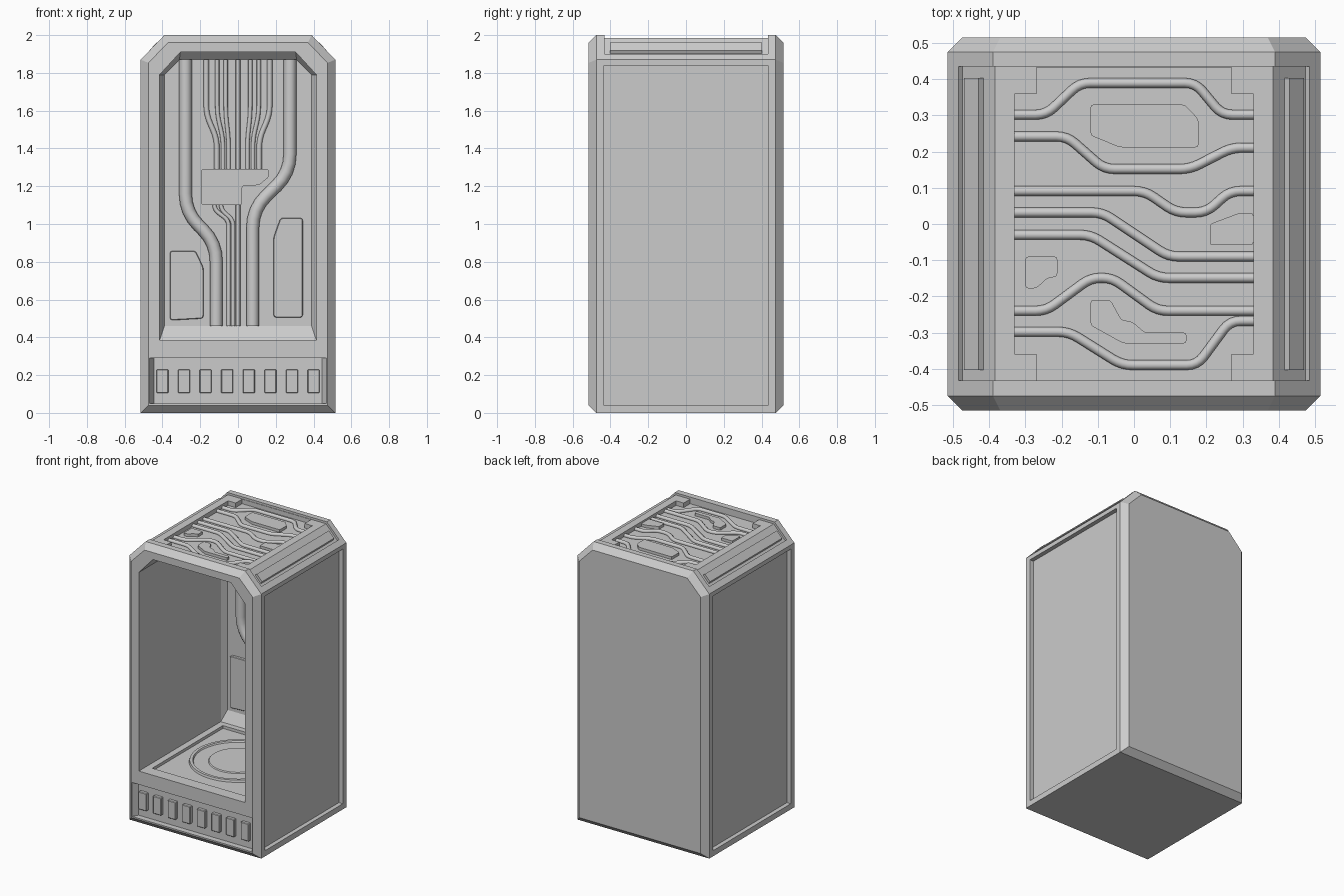
import bpy, bmesh, math
from mathutils import Vector

if "Cube" in bpy.data.objects:
    bpy.data.objects.remove(bpy.data.objects["Cube"])


def make(name, verts, faces):
    bm = bmesh.new()
    vs = [bm.verts.new(v) for v in verts]
    for f in faces:
        bm.faces.new([vs[i] for i in f])
    bmesh.ops.recalc_face_normals(bm, faces=bm.faces)
    me = bpy.data.meshes.new(name)
    bm.to_mesh(me)
    bm.free()
    ob = bpy.data.objects.new(name, me)
    bpy.context.collection.objects.link(ob)
    return ob


def loft(name, rings):
    n = len(rings[0])
    faces = [tuple(range(n)), tuple(range((len(rings) - 1) * n, len(rings) * n))]
    for k in range(len(rings) - 1):
        for i in range(n):
            j = (i + 1) % n
            faces.append((k * n + i, k * n + j, (k + 1) * n + j, (k + 1) * n + i))
    return make(name, [p for r in rings for p in r], faces)


def place(u, v, w, axis):
    return {'x': (w, u, v), 'y': (u, w, v), 'z': (u, v, w)}[axis]


def prism(name, pts, axis, lo, hi):
    return loft(name, [[place(u, v, w, axis) for u, v in pts] for w in (lo, hi)])


def rect(u0, u1, v0, v1):
    return [(u0, v0), (u1, v0), (u1, v1), (u0, v1)]


def fillet(pts, r, closed=False, steps=4):
    """Round the corners of a 2D path."""
    out, n = [], len(pts)
    for i, p in enumerate(pts):
        if not closed and i in (0, n - 1):
            out.append(tuple(p))
            continue
        p, a, b = Vector(p), Vector(pts[i - 1]), Vector(pts[(i + 1) % n])
        s = p + (a - p).normalized() * min(r, (a - p).length * .45)
        e = p + (b - p).normalized() * min(r, (b - p).length * .45)
        for k in range(steps + 1):
            t = k / steps
            out.append(tuple(s * (1 - t) ** 2 + p * 2 * t * (1 - t) + e * t * t))
    return out


def pipe(name, pts, axis, w, radius, bend):
    cu = bpy.data.curves.new(name, 'CURVE')
    cu.dimensions = '3D'
    cu.bevel_depth = radius
    cu.bevel_resolution = 3
    cu.use_fill_caps = True
    path = fillet(pts, bend)
    sp = cu.splines.new('POLY')
    sp.points.add(len(path) - 1)
    for q, (u, v) in zip(sp.points, path):
        q.co = (*place(u, v, w, axis), 1)
    ob = bpy.data.objects.new(name, cu)
    bpy.context.collection.objects.link(ob)


def bevel(ob, width):
    m = ob.modifiers.new('edge', 'BEVEL')
    m.width, m.segments, m.limit_method = width, 1, 'ANGLE'


def cut(ob, cutter):
    m = ob.modifiers.new('cut', 'BOOLEAN')
    m.operation, m.solver, m.object = 'DIFFERENCE', 'EXACT', cutter
    bpy.context.view_layer.objects.active = ob
    bpy.ops.object.modifier_apply(modifier=m.name)
    bpy.data.objects.remove(cutter)


def arch(y, x, z0, z1, cx, cz):
    return [(-x, y, z0), (x, y, z0), (x, y, z1 - cz), (x - cx, y, z1), (cx - x, y, z1), (-x, y, z1 - cz)]


# Cabinet: one continuous shell with bevelled rims and a hollow chamber
body = loft('cabinet_body', [
    arch(.515, .475, .04, 1.96, .105, .107), arch(.475, .515, 0, 2, .125, .13),
    arch(-.475, .515, 0, 2, .125, .13), arch(-.515, .475, .04, 1.96, .105, .107),
    arch(-.515, .415, .385, 1.91, .11, .12), arch(.40, .415, .385, 1.91, .11, .12),
    arch(.44, .39, .46, 1.87, .08, .08)])

# Recessed side panels
for s in (-1, 1):
    cut(body, prism('side_cut', rect(-.435, .435, .04, 1.84), 'x', s * .485, s * .6))

# Recessed strip below the opening, with sloping ends
cut(body, loft('front_cut', [
    [(u, -.53, v) for u, v in rect(-.478, .478, .05, .29)],
    [(u, -.475, v) for u, v in rect(-.445, .445, .05, .29)]]))

# Roof recess following the chamfered profile, then the deeper tray
half = [(.4745, 1.889), (.384, 1.985)]
outer = [(.40, 2.03), (.50, 1.915)]
cut(body, prism('roof_cut', half + [(-x, z) for x, z in reversed(half)]
                + [(-x, z) for x, z in reversed(outer)] + outer, 'y', -.432, .435))
q = [(.33, .36), (.27, .36), (.27, .432)]
right = [(x, -y) for x, y in reversed(q)] + q
cut(body, prism('tray_cut', right + [(-x, y) for x, y in reversed(right)], 'z', 1.953, 2.1))

# Recessed chamber floor
cut(body, prism('floor_cut', rect(-.37, .37, -.43, .36), 'z', .365, .42))

# Round floor plate, turned from a profile
prof = [(.315, .36), (.31, .38), (.29, .38), (.285, .37), (.19, .37), (.185, .377)]
N = 48
loft('floor_plate', [[(r * math.cos(2 * math.pi * i / N), r * math.sin(2 * math.pi * i / N), z)
                      for i in range(N)] for r, z in prof])

# Row of front vents
for i in range(8):
    c = (i - 3.5) * .1143
    bevel(prism('front_vent', rect(c - .032, c + .032, .105, .23), 'y', -.498, -.47), .004)

# Raised bars on the roof chamfers
for s in (-1, 1):
    bar = [(.410, 1.945), (.430, 1.962), (.470, 1.918), (.460, 1.897)]
    prism('roof_bar', [(s * x, z) for x, z in bar], 'y', -.403, .403)

# Roof pipes
for p in [
    [(-.33, .302), (-.243, .302), (-.15, .39), (.17, .39), (.243, .302), (.33, .302)],
    [(-.33, .242), (-.185, .242), (-.083, .152), (.155, .152), (.27, .211), (.33, .211)],
    [(-.33, .091), (.03, .091), (.115, .032), (.2, .032), (.265, .091), (.33, .091)],
    [(-.33, .032), (-.088, .032), (.095, -.09), (.33, -.09)],
    [(-.33, -.03), (-.12, -.03), (.067, -.149), (.33, -.149)],
    [(-.33, -.24), (-.243, -.24), (-.12, -.149), (-.06, -.149), (.065, -.24), (.33, -.24)],
    [(-.33, -.298), (-.18, -.298), (-.033, -.39), (.175, -.39), (.265, -.268), (.33, -.268)],
]:
    pipe('roof_pipe', p, 'z', 1.958, .0135, .03)

# Roof plates between the pipes
for p in [
    [(-.12, .33), (.14, .33), (.178, .29), (.178, .212), (-.04, .212), (-.12, .245)],
    [(.33, .03), (.29, .03), (.21, 0), (.21, -.058), (.33, -.058)],
    [(-.3, -.09), (-.212, -.09), (-.212, -.145), (-.24, -.15), (-.27, -.178), (-.3, -.178)],
    [(-.12, -.21), (-.065, -.21), (-.035, -.265), (-.005, -.27), (.03, -.3), (.145, -.3),
     (.145, -.33), (-.03, -.33), (-.12, -.28)],
]:
    prism('roof_plate', fillet(p, .008, True, 2), 'z', 1.945, 1.972)

# Large pipes on the chamber back wall
pipe('wall_pipe_large', [(-.278, 1.87), (-.278, 1.06), (-.115, .90), (-.115, .46)], 'y', .43, .034, .1)
pipe('wall_pipe_large', [(.275, 1.87), (.275, 1.27), (.078, 1.08), (.078, .46)], 'y', .43, .034, .1)

# Thin pipes fanning out above the junction box
pipe('wall_pipe_thin', [(0, 1.87), (0, .46)], 'y', .437, .012, .05)
for s in (-1, 1):
    for top, low, r in [(.168, .112, .014), (.11, .079, .011), (.065, .05, .011)]:
        pipe('wall_pipe_thin', [(s * top, 1.87), (s * top, 1.58), (s * low, 1.45), (s * low, 1.25)],
             'y', .437, r, .05)
# Thin pipes below the junction box
for top, low in [(-.125, -.05), (-.09, -.026)]:
    pipe('wall_pipe_thin', [(top, 1.14), (top, 1.075), (low, 1.02), (low, .46)], 'y', .437, .011, .03)

# Junction box and wall hatches
box = [(-.195, 1.29), (.165, 1.29), (.165, 1.25), (.11, 1.205), (.022, 1.205), (.022, 1.10), (-.195, 1.10)]
prism('junction_box', fillet(box, .015, True, 3), 'y', .405, .445)
for p in [
    [(-.36, .858), (-.225, .858), (-.183, .77), (-.183, .50), (-.36, .49)],
    [(.225, 1.032), (.343, 1.032), (.343, .505), (.188, .505), (.188, .93)],
]:
    bevel(prism('wall_hatch', fillet(p, .015, True, 3), 'y', .42, .445), .006)
